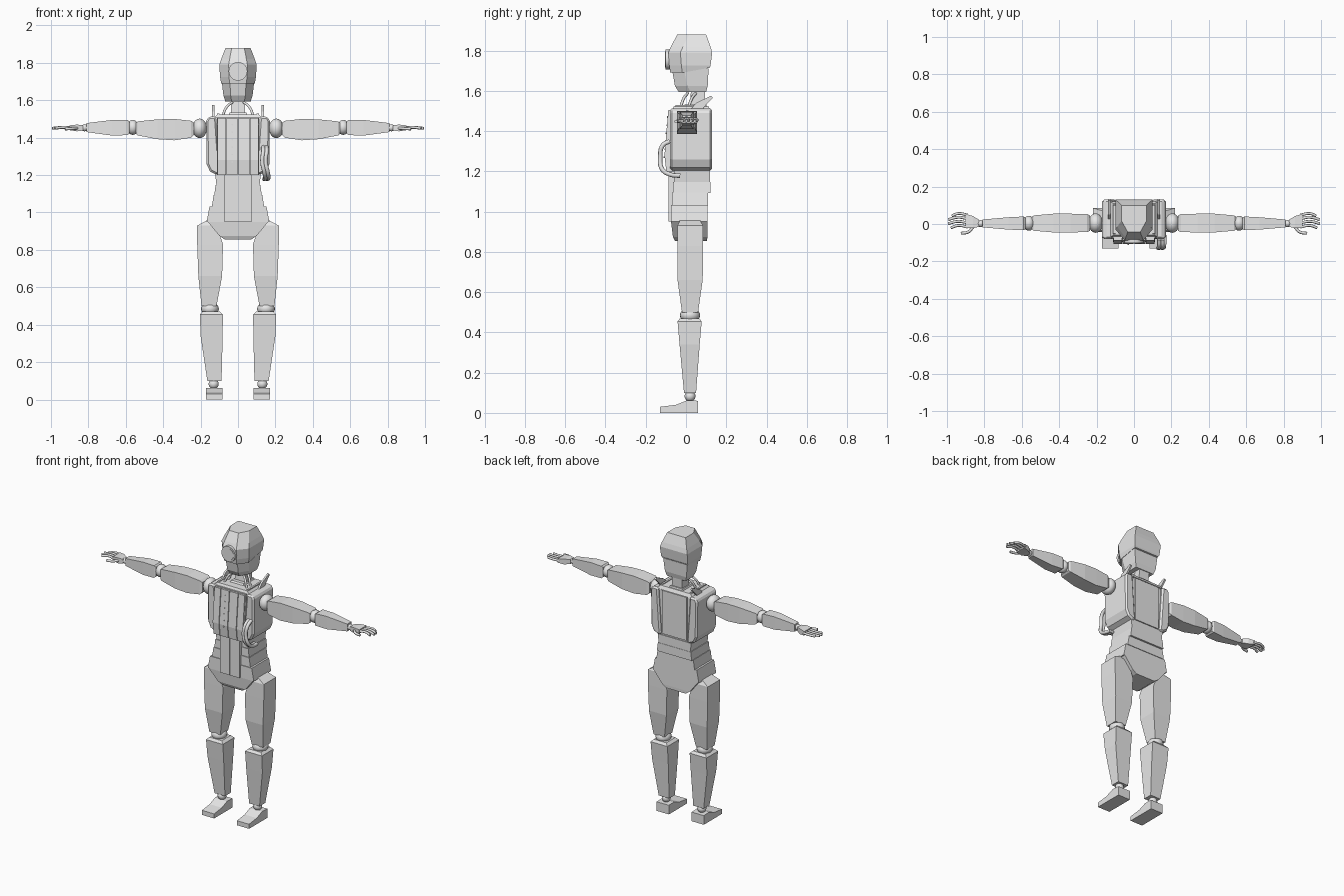
import bpy, bmesh
from mathutils import Vector

cube = bpy.data.objects.get("Cube")
if cube:
    bpy.data.objects.remove(cube, do_unlink=True)

grey = bpy.data.materials.new("light_grey")
grey.use_nodes = True
grey.diffuse_color = (0.8, 0.8, 0.8, 1)
grey.node_tree.nodes["Principled BSDF"].inputs["Base Color"].default_value = (0.8, 0.8, 0.8, 1)


def finish(name, bm, smooth=False):
    bmesh.ops.recalc_face_normals(bm, faces=bm.faces)
    for f in bm.faces:
        f.smooth = smooth
    mesh = bpy.data.meshes.new(name)
    bm.to_mesh(mesh)
    bm.free()
    mesh.materials.append(grey)
    ob = bpy.data.objects.new(name, mesh)
    bpy.context.collection.objects.link(ob)
    return ob


def skin(name, loops):
    """Join matching loops of points into a capped solid."""
    bm = bmesh.new()
    rows = [[bm.verts.new(p) for p in loop] for loop in loops]
    n = len(rows[0])
    for a, b in zip(rows, rows[1:]):
        for i in range(n):
            j = (i + 1) % n
            bm.faces.new((a[i], a[j], b[j], b[i]))
    bm.faces.new(rows[0])
    bm.faces.new(rows[-1])
    return finish(name, bm)


def block_z(name, rings, s=1):
    """Rings: z, x0, x1, y0, y1."""
    return skin(name, [[(s * x0, y0, z), (s * x1, y0, z), (s * x1, y1, z), (s * x0, y1, z)]
                       for z, x0, x1, y0, y1 in rings])


def block_x(name, rings, s=1):
    """Rings: x, y0, y1, z0, z1."""
    return skin(name, [[(s * x, y0, z0), (s * x, y1, z0), (s * x, y1, z1), (s * x, y0, z1)]
                       for x, y0, y1, z0, z1 in rings])


def prism_x(name, pts, x0, x1):
    return skin(name, [[(x, y, z) for y, z in pts] for x in (x0, x1)])


def prism_y(name, pts, y0, y1, s=1):
    return skin(name, [[(s * x, y, z) for x, z in pts] for y in (y0, y1)])


def shell_z(name, rings):
    """Six-sided rings with a narrowed front: z, half width, front y, back y."""
    return skin(name, [[(-w, b, z), (-w, f + 0.06, z), (-w / 2, f, z),
                        (w / 2, f, z), (w, f + 0.06, z), (w, b, z)] for z, w, f, b in rings])


def ball(name, loc, r, squash=(1, 1, 1)):
    bm = bmesh.new()
    bmesh.ops.create_uvsphere(bm, u_segments=20, v_segments=12, radius=r)
    bmesh.ops.scale(bm, vec=Vector(squash), verts=bm.verts)
    bmesh.ops.translate(bm, vec=Vector(loc), verts=bm.verts)
    return finish(name, bm, True)


def disc(name, loc, r, depth):
    bpy.ops.mesh.primitive_cylinder_add(vertices=28, radius=r, depth=depth, location=loc,
                                        rotation=(1.5708, 0, 0))
    ob = bpy.context.object
    ob.name = name
    ob.data.materials.append(grey)
    bpy.ops.object.shade_smooth_by_angle()
    return ob


def tube(name, pts, r):
    cu = bpy.data.curves.new(name, 'CURVE')
    cu.dimensions = '3D'
    cu.bevel_depth = r
    cu.bevel_resolution = 2
    cu.resolution_u = 6
    cu.use_fill_caps = True
    sp = cu.splines.new('BEZIER')
    sp.bezier_points.add(len(pts) - 1)
    for bp, p in zip(sp.bezier_points, pts):
        bp.co = p
        bp.handle_left_type = bp.handle_right_type = 'AUTO'
    cu.materials.append(grey)
    ob = bpy.data.objects.new(name, cu)
    bpy.context.collection.objects.link(ob)
    return ob


# Head: helmet, jaw, round eye and neck
helmet = shell_z("helmet", [(1.69, .09, -.078, .118), (1.725, .096, -.083, .122),
                            (1.79, .1, -.088, .13), (1.82, .09, -.075, .122), (1.88, .067, -.043, .1)])
for v in helmet.data.vertices:          # the lower rim rises towards the back
    if v.co.z < 1.7 and v.co.y > 0:
        v.co.z += .025
shell_z("jaw", [(1.594, .068, -.036, .1), (1.625, .078, -.055, .108), (1.71, .088, -.07, .112)])
disc("eye", (0, -.085, 1.755), .05, .034)
disc("eye_lens", (0, -.101, 1.755), .04, .006)
block_z("neck", [(1.5, -.037, .037, .015, .09), (1.6, -.037, .037, .025, .095)])
block_z("neck_collar", [(1.5, -.06, .06, -.03, .11), (1.535, -.045, .045, -.005, .1)])

# Chest: core, front strips, back panel and shoulder deck
prism_x("chest_core", [(-.075, 1.51), (-.095, 1.28), (-.088, 1.2), (.115, 1.2), (.115, 1.51)], -.112, .112)
edges = (-.112, -.063, 0, .063, .112)
for i, (a, b) in enumerate(zip(edges, edges[1:])):
    prism_x(f"chest_strip_{i + 1}", [(-.088, 1.505), (-.107, 1.28), (-.098, 1.2), (-.07, 1.2), (-.07, 1.505)],
            a + .002, b - .002)
block_z("back_panel", [(1.215, -.09, .09, .1, .122), (1.5, -.09, .09, .1, .122)])
block_z("chest_deck", [(1.505, -.13, .13, -.07, .12), (1.525, -.11, .11, -.06, .11)])
for i in range(6):
    disc(f"chest_rivet_{i + 1}", (-.03, -.091 - .0035 * i, 1.47 - .04 * i), .004, .006)

# Belly: stepped tiers, front plate strips and hips
tiers = [(1.145, 1.205, .115, .122, -.06, .12), (1.092, 1.148, .127, .12, -.065, .122),
         (1.03, 1.094, .14, .13, -.07, .11), (.95, 1.032, .168, .152, -.075, .106)]
for i, (z0, z1, w0, w1, f, b) in enumerate(tiers):
    block_z(f"waist_tier_{i + 1}", [(z0, -w0, w0, f, b), (z1, -w1, w1, f, b)])
block_z("hips", [(.855, -.07, .07, -.055, .105), (.875, -.1, .1, -.065, .106), (.955, -.165, .165, -.075, .106)])
for i, x in enumerate((-.071, .001)):
    prism_x(f"belly_strip_{i + 1}", [(-.086, 1.2), (-.086, .95), (-.06, .95), (-.06, 1.2)], x, x + .07)

# Cable bundle on the left of the chest
for i, off in enumerate((0, .018)):
    tube(f"side_cable_{i + 1}", [(.135 + off, -.08, 1.35), (.135 + off, -.115, 1.33), (.13 + off, -.128, 1.27),
                                 (.142 + off, -.118, 1.21), (.145 + off, -.08, 1.185), (.14 + off, -.03, 1.178)], .011)

for side, s in (("left", 1), ("right", -1)):
    # Rounded chest shell, with a raised outer plate and a fin
    shell = prism_y(f"{side}_chest_shell", [(.095, 1.205), (.12, 1.205), (.15, 1.22), (.168, 1.26),
                                            (.17, 1.49), (.158, 1.512), (.116, 1.512)], -.08, .13, s)
    bev = shell.modifiers.new("edge", 'BEVEL')
    bev.width = .01
    bev.segments = 1
    bev.limit_method = 'ANGLE'
    bev.angle_limit = 1.0
    prism_x(f"{side}_fin", [(.02, 1.505), (.05, 1.54), (.125, 1.576), (.133, 1.565), (.09, 1.52), (.08, 1.505)],
            s * .126, s * .138)
    block_z(f"{side}_deck_rail", [(1.5, .1, .112, -.07, .12), (1.53, .1, .112, -.05, .1)], s)
    for i, y in enumerate((-.01, .03)):
        tube(f"{side}_neck_cable_{i + 1}", [(s * .03, y + .02, 1.59), (s * .06, y, 1.565), (s * .085, y - .02, 1.51)], .007)

    # Arm
    ball(f"{side}_shoulder", (s * .205, .005, 1.45), .052, (.75, 1, 1))
    block_x(f"{side}_upper_arm", [(.235, -.036, .046, 1.415, 1.48), (.25, -.043, .053, 1.4, 1.49),
                                  (.34, -.045, .055, 1.386, 1.5), (.43, -.045, .055, 1.392, 1.498),
                                  (.535, -.036, .046, 1.412, 1.487), (.545, -.03, .04, 1.42, 1.48)], s)
    ball(f"{side}_elbow", (s * .562, .004, 1.455), .04, (.8, 1, 1))
    block_x(f"{side}_forearm", [(.58, -.028, .035, 1.422, 1.486), (.59, -.033, .04, 1.414, 1.494),
                                (.67, -.03, .036, 1.411, 1.495), (.81, -.018, .024, 1.43, 1.478)], s)
    ball(f"{side}_wrist", (s * .82, .002, 1.453), .019)

    # Hand
    block_x(f"{side}_palm", [(.828, -.015, .022, 1.438, 1.466), (.86, -.022, .042, 1.434, 1.47),
                             (.9, -.022, .054, 1.44, 1.466)], s)
    for i, y in enumerate((-.016, .006, .028, .048)):
        tip = (.985, 1, .998, .98)[i]
        tube(f"{side}_finger_{i + 1}", [(s * .89, y, 1.453), (s * .94, y + .008, 1.455),
                                        (s * (tip - .006), y - .004, 1.45)], .0075)
    tube(f"{side}_thumb", [(s * .86, -.015, 1.45), (s * .885, -.042, 1.449), (s * .925, -.05, 1.447)], .008)

    # Leg
    block_z(f"{side}_thigh", [(.5, .115, .195, -.02, .06), (.66, .085, .212, -.042, .083),
                              (.83, .08, .218, -.043, .085), (.93, .115, .218, -.043, .085),
                              (.957, .135, .168, -.03, .07)], s)
    ball(f"{side}_hip_joint", (s * .12, .02, .92), .05)
    ball(f"{side}_knee", (s * .15, .02, .485), .05, (.95, 1, .75))
    block_z(f"{side}_shin", [(.1, .088, .164, -.01, .05), (.34, .082, .2, -.032, .068),
                             (.455, .081, .204, -.042, .078), (.47, .098, .188, -.03, .066)], s)
    ball(f"{side}_ankle", (s * .13, .02, .083), .027)
    prism_x(f"{side}_foot", [(-.13, 0), (.06, 0), (.06, .06), (.005, .062), (-.05, .04), (-.13, .03)],
            s * .083, s * .172)
